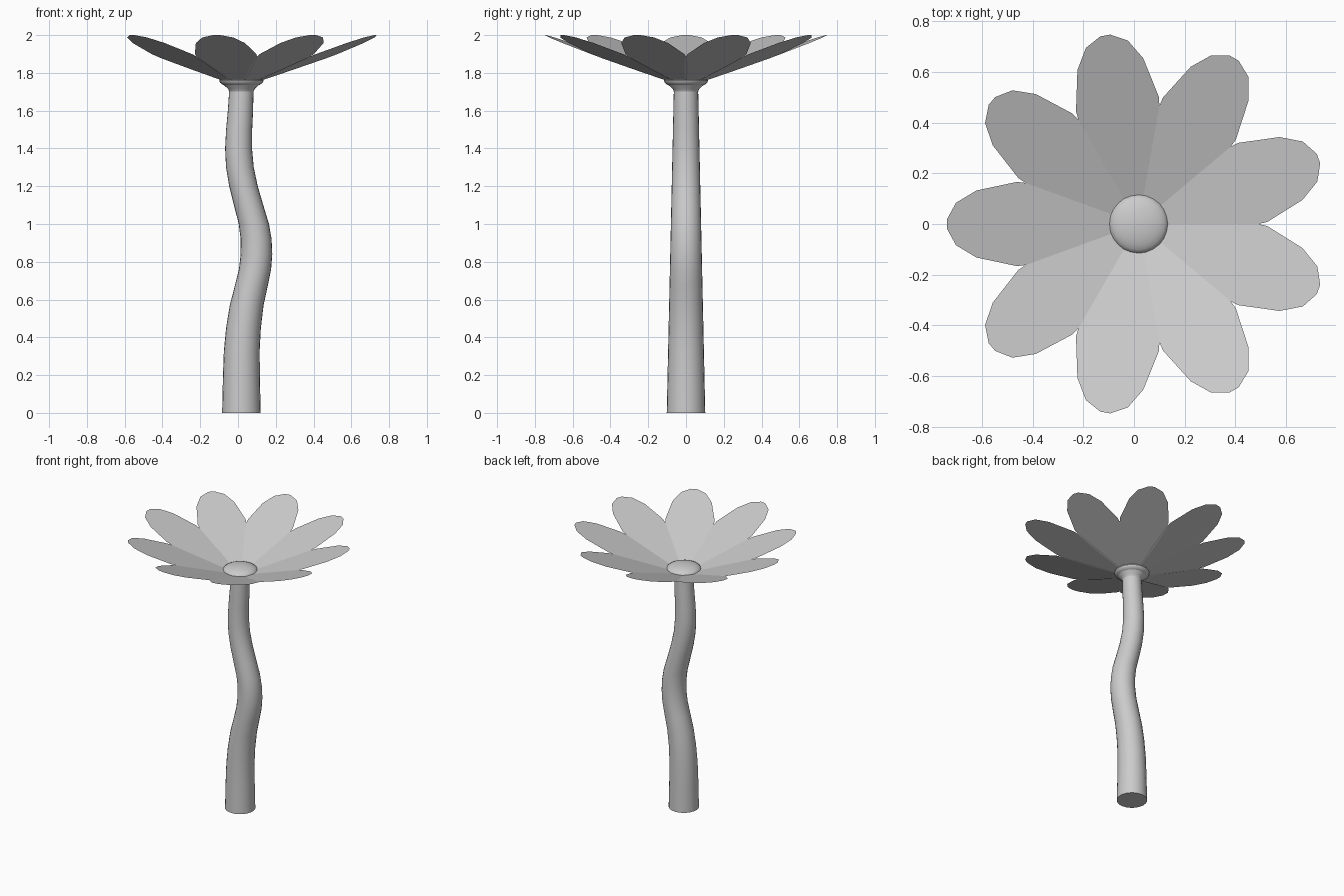
import bpy, bmesh
from math import cos, sin, tau, radians
from mathutils import Matrix

if "Cube" in bpy.data.objects:
    bpy.data.objects.remove(bpy.data.objects["Cube"])

CX = 0.018  # axis of the flower head


def finish(bm, name, smooth=True):
    bmesh.ops.recalc_face_normals(bm, faces=bm.faces)
    mesh = bpy.data.meshes.new(name)
    bm.to_mesh(mesh)
    bm.free()
    obj = bpy.data.objects.new(name, mesh)
    bpy.context.collection.objects.link(obj)
    if smooth:
        bpy.ops.object.select_all(action='DESELECT')
        obj.select_set(True)
        bpy.context.view_layer.objects.active = obj
        bpy.ops.object.shade_smooth_by_angle(angle=radians(40))
    return obj


def loft(name, stations, sides=24, cap_top=True):
    """Skin horizontal rings given as (x, z, radius)."""
    bm = bmesh.new()
    rings = [[bm.verts.new((x + r * cos(tau * i / sides), r * sin(tau * i / sides), z))
              for i in range(sides)] for x, z, r in stations]
    for a, b in zip(rings, rings[1:]):
        for i in range(sides):
            j = (i + 1) % sides
            bm.faces.new((a[i], a[j], b[j], b[i]))
    bm.faces.new(rings[0][::-1])
    if cap_top:
        bm.faces.new(rings[-1])
    return finish(bm, name)


# Wavy tapering stem
path = [(0, .018), (.2, .018), (.33, .02), (.45, .029), (.57, .046), (.68, .072),
        (.76, .09), (.84, .098), (.92, .096), (1.0, .084), (1.1, .056), (1.2, .029),
        (1.3, .01), (1.4, .003), (1.5, .006), (1.6, .013), (1.71, .018)]
loft("stem", [(x, z, .102 - .022 * z) for z, x in path])

# Flared cup under the petals
loft("cup", [(CX, 1.70, .064), (CX, 1.715, .07), (CX, 1.742, .1), (CX, 1.763, .114)],
     cap_top=False)

# Flattened flower centre
bm = bmesh.new()
bmesh.ops.create_uvsphere(bm, u_segments=24, v_segments=12, radius=1)
bmesh.ops.transform(bm, verts=bm.verts, matrix=Matrix.Translation((CX, 0, 1.759))
                    @ Matrix.Diagonal((.117, .117, .04, 1)))
finish(bm, "flower_centre")

# Nine thin petals: (distance from axis, half width)
outline = [(.105, .042), (.25, .1), (.42, .159), (.48, .166), (.64, .132), (.72, .084), (.755, .02)]
bm = bmesh.new()
for k in range(9):
    turn = Matrix.Translation((CX, 0, 0)) @ Matrix.Rotation(radians(180 + 40 * k), 4, 'Z')
    rows = []
    for r, w in outline:
        z = 1.762 + (r - .105) * .238 / .65
        rows.append([bm.verts.new(turn @ Matrix.Translation((r, y, z)).to_translation())
                     for y in (-w, 0, w)])
    for a, b in zip(rows, rows[1:]):
        for i in range(2):
            bm.faces.new((a[i], b[i], b[i + 1], a[i + 1]))
finish(bm, "petals")
